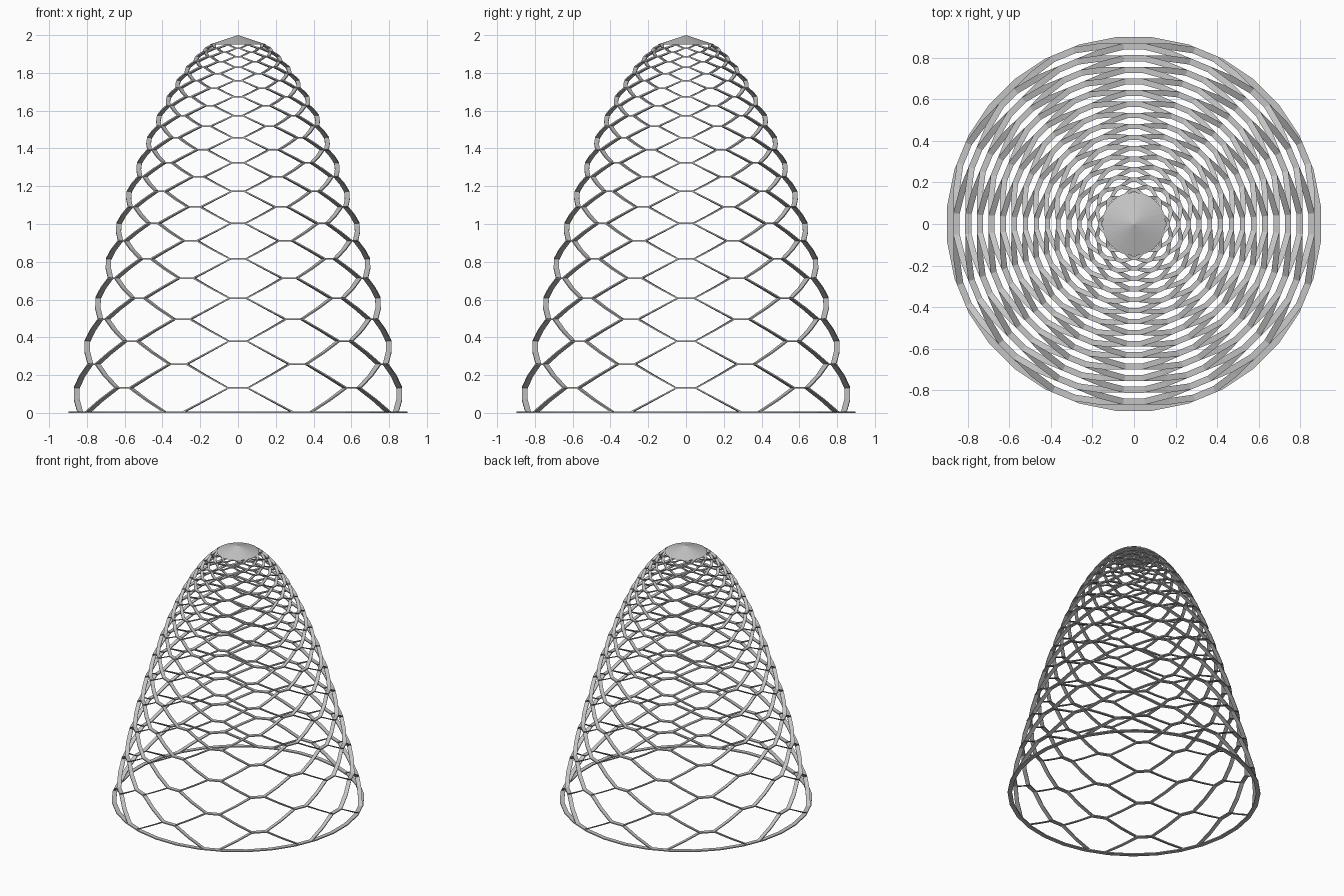
import bpy, bmesh
from math import cos, sin, radians, pi

if "Cube" in bpy.data.objects:
    bpy.data.objects.remove(bpy.data.objects["Cube"])

ROWS, CELLS = 28, 8
THICK = 0.008
HALF_FLAT = radians(3.4)

steel = bpy.data.materials.new("plain grey")
steel.use_nodes = True
GREY = (0.55, 0.55, 0.55, 1)
steel.diffuse_color = GREY
steel.node_tree.nodes["Principled BSDF"].inputs["Base Color"].default_value = GREY


def finish(bm, name):
    bmesh.ops.recalc_face_normals(bm, faces=bm.faces)
    mesh = bpy.data.meshes.new(name)
    bm.to_mesh(mesh)
    bm.free()
    mesh.materials.append(steel)
    obj = bpy.data.objects.new(name, mesh)
    bpy.context.collection.objects.link(obj)
    return obj


def outer_radius(row):
    return 0.9 - 0.0291 * row + 0.000082 * row ** 2


def width(row):
    return 0.031 - 0.0004 * row


def height(row):
    return max(THICK / 2, 2 * (1 - (1 - row / 36) ** 2.42))


def section(bm, angle, outer, wide, z):
    """Rectangular bar section standing on the radial plane."""
    a, b = outer - wide, outer
    low, top = z - THICK / 2, z + THICK / 2
    corners = ((a, low), (b, low), (b, top), (a, top))
    return [bm.verts.new((d * cos(angle), d * sin(angle), h)) for d, h in corners]


def bridge(bm, s, t):
    for k in range(4):
        n = (k + 1) % 4
        bm.faces.new((s[k], s[n], t[n], t[k]))


# Lattice: short level bars at the nodes, bowed struts between rows
bm = bmesh.new()
step = 2 * pi / CELLS
rows = []
for i in range(ROWS + 1):
    shift = 0 if i % 2 else step / 2
    nodes = []
    for c in range(CELLS):
        mid = c * step + shift
        pair = [section(bm, mid + s * HALF_FLAT, outer_radius(i), width(i), height(i))
                for s in (-1, 1)]
        bridge(bm, *pair)
        nodes.append(pair)
    rows.append(nodes)
for i in range(ROWS):
    low, high = rows[i], rows[i + 1]
    z = (height(i) + height(i + 1)) / 2
    for c in range(CELLS):
        mid = c * step + (0 if i % 2 else step / 2)
        ahead = c if i % 2 else (c + 1) % CELLS
        behind = (ahead - 1) % CELLS
        for side, other, turn in ((1, high[ahead][0], 1), (0, high[behind][1], -1)):
            bend = section(bm, mid + turn * step / 4, outer_radius(i + 0.5), width(i + 0.5), z)
            bridge(bm, low[c][side], bend)
            bridge(bm, bend, other)
finish(bm, "lattice_shell")

# Flat ring under the lattice
bm = bmesh.new()
SIDES = 32
ring = [section(bm, (k + 0.5) * 2 * pi / SIDES, 0.903, 0.032, THICK / 2) for k in range(SIDES)]
for k in range(SIDES):
    bridge(bm, ring[k], ring[(k + 1) % SIDES])
finish(bm, "base_ring")

# Low cone closing the top
bm = bmesh.new()
bmesh.ops.create_cone(bm, cap_ends=True, segments=SIDES, radius1=0.152, radius2=0, depth=0.05)
bmesh.ops.translate(bm, verts=bm.verts, vec=(0, 0, 1.975))
finish(bm, "top_cap")
